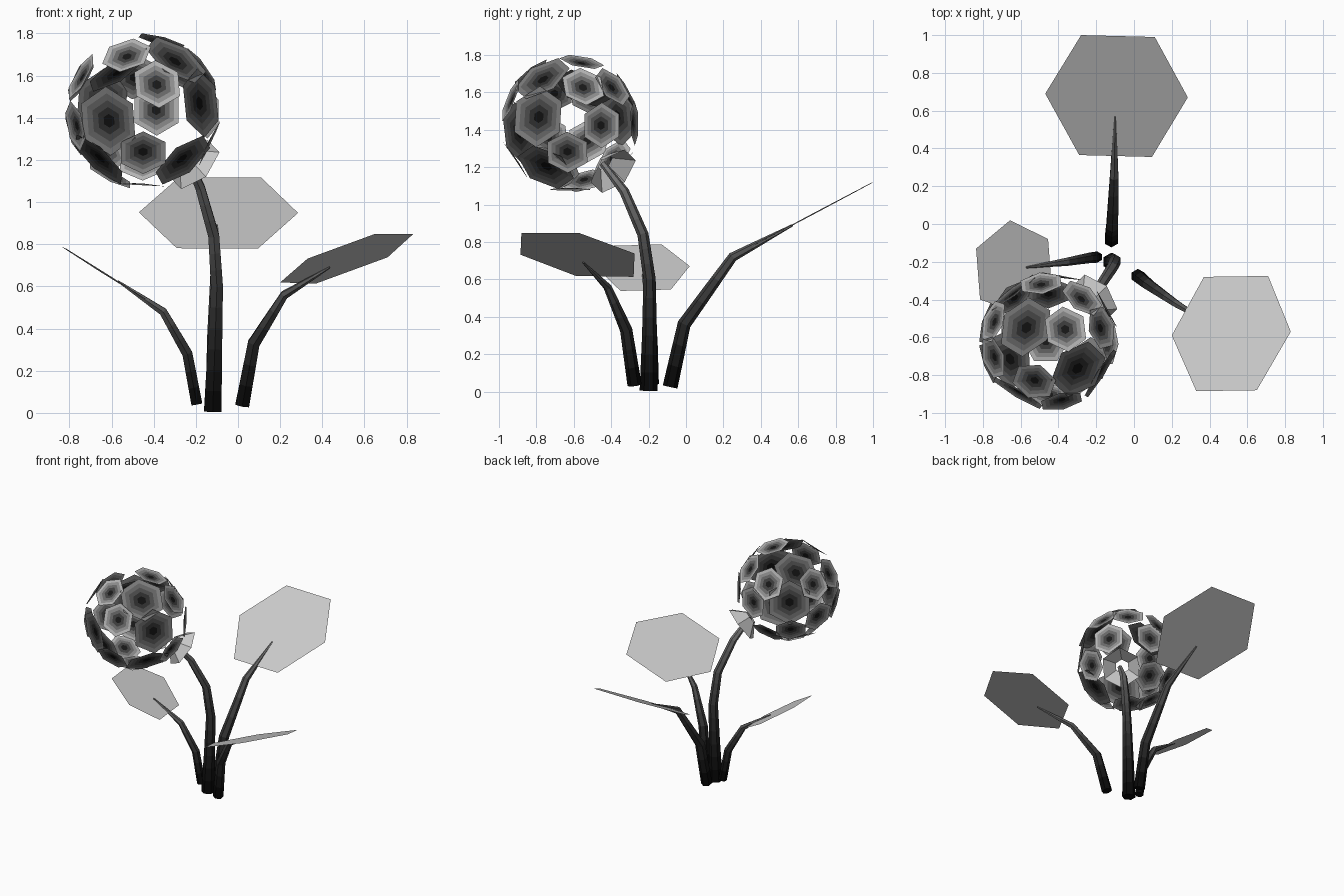
import bpy, bmesh
from math import cos, sin, pi
from mathutils import Vector

if "Cube" in bpy.data.objects:
    bpy.data.objects.remove(bpy.data.objects["Cube"])

UP = Vector((0, 0, 1))


def shade(f):
    """Shared grey material, f = visible brightness relative to plain grey."""
    name = "grey_%02d" % round(f * 100)
    mat = bpy.data.materials.get(name)
    if not mat:
        mat = bpy.data.materials.new(name)
        v = 0.8 * f ** 2.2
        mat.diffuse_color = (v, v, v, 1)
        mat.use_nodes = True
        mat.node_tree.nodes["Principled BSDF"].inputs["Base Color"].default_value = mat.diffuse_color
    return mat


def make(name, bm, shades=()):
    me = bpy.data.meshes.new(name)
    bm.to_mesh(me)
    bm.free()
    for f in shades:
        me.materials.append(shade(f))
    ob = bpy.data.objects.new(name, me)
    bpy.context.collection.objects.link(ob)


def ring(bm, centre, q, r, n):
    return [bm.verts.new(centre + q @ Vector((r * cos(2 * pi * (i + .5) / n),
                                              r * sin(2 * pi * (i + .5) / n), 0)))
            for i in range(n)]


def bridge(bm, a, b, mat=0):
    n = len(a)
    for i in range(n):
        bm.faces.new((a[i], a[(i + 1) % n], b[(i + 1) % n], b[i])).material_index = mat


def stem(name, path, radii, top, n=6, cuts=3):
    """Tapered faceted tube, dark at the base and lighter towards the tip."""
    pts = [Vector(p) for p in path]
    bm = bmesh.new()
    frames = []
    for i in range(len(pts)):
        t = pts[min(i + 1, len(pts) - 1)] - pts[max(i - 1, 0)]
        frames.append(UP.rotation_difference(t))
    rings = []
    for i in range(len(pts) - 1):
        for k in range(cuts + (i == len(pts) - 2)):
            f = k / cuts
            rings.append(ring(bm, pts[i].lerp(pts[i + 1], f), frames[i].slerp(frames[i + 1], f),
                              radii[i] + (radii[i + 1] - radii[i]) * f, n))
    for i in range(len(rings) - 1):
        bridge(bm, rings[i], rings[i + 1], i)
    bm.faces.new(rings[0][::-1])
    bm.faces.new(rings[-1]).material_index = len(rings) - 2
    m = len(rings) - 1
    make(name, bm, [.05 + (top - .05) * (i + .5) / m for i in range(m)])


def leaf(name, corners, centre, sx, sy):
    """Flat hexagon on a sloping plane."""
    bm = bmesh.new()
    cx, cy, cz = centre
    bm.faces.new([bm.verts.new((x, y, cz + sx * (x - cx) + sy * (y - cy)))
                  for x, y in corners])
    bmesh.ops.recalc_face_normals(bm, faces=bm.faces)
    bm.faces.ensure_lookup_table()
    if bm.faces[0].normal.z < 0:
        bm.faces[0].normal_flip()
    make(name, bm)


# Flower stem and leaf stems
stem("flower_stem", [(-.12, -.2, 0.005), (-.11, -.195, .3), (-.1, -.195, .6),
                     (-.115, -.23, .84), (-.18, -.33, 1.07), (-.245, -.445, 1.22)],
     [.048, .04, .033, .03, .026, .018], .55)
stem("back_leaf_stem", [(-.12, -.085, .025), (-.115, -.01, .36), (-.105, .25, .72), (-.1, .57, .89)],
     [.04, .036, .026, .006], .5)
stem("right_leaf_stem", [(.02, -.275, .035), (.075, -.32, .33), (.22, -.42, .56), (.435, -.55, .69)],
     [.038, .033, .022, .005], .5)
stem("left_leaf_stem", [(-.195, -.175, .04), (-.24, -.18, .28), (-.355, -.2, .48), (-.57, -.23, .625)],
     [.03, .028, .022, .005], .5)

# Hexagonal leaves
leaf("back_leaf", [(-.28, 1), (.11, .99), (.285, .67), (.095, .355), (-.29, .365), (-.47, .69)],
     (-.09, .68, .95), .01, .53)
leaf("right_leaf", [(.37, -.28), (.71, -.275), (.83, -.57), (.65, -.88), (.33, -.885), (.2, -.59)],
     (.52, -.58, .735), .37, -.22)
leaf("left_leaf", [(-.656, .02), (-.455, -.08), (-.434, -.35), (-.614, -.47), (-.815, -.4), (-.836, -.13)],
     (-.64, -.2, .665), -.63, -.02)

# Ball-shaped bloom: hexagonal petals around a centre, dark in the middle
CENTRE = Vector((-.45, -.62, 1.43))
SMALL = [(.19, -.91, .37), (-.22, -.6, .75), (0, -.83, -.56), (.79, .2, .57), (.87, .48, -.02),
         (.9, -.04, -.43), (.25, .18, .95), (-.12, .87, .47), (.5, .65, .57), (-.85, .3, .45),
         (-.92, -.34, -.2), (.18, .97, .02), (-.01, .73, -.68), (-.05, 0, -1), (-.93, .27, -.26),
         (-.53, .66, -.52), (-.85, -.25, .48), (-.45, .22, -.87)]
LARGE = [(-.51, -.85, -.14), (.83, -.52, .12), (.47, -.45, .74),
         (-.58, .77, .13), (-.65, -.3, -.7), (.58, -.4, -.71)]
INNER = [(-.5, .3, .78)]


def petals(name, dirs, dist, r, depth, rim_shade, bands=5):
    bm = bmesh.new()
    for d in dirs:
        d = Vector(d).normalized()
        q = d.to_track_quat('Z', 'Y')
        rings = [ring(bm, CENTRE + d * (dist - depth * (1 - k / bands)), q, r * k / bands, 6)
                 for k in range(1, bands + 1)]
        bm.faces.new(rings[0])
        for k in range(bands - 1):
            bridge(bm, rings[k], rings[k + 1], k + 1)
    bmesh.ops.recalc_face_normals(bm, faces=bm.faces)
    make(name, bm, [.06 + (rim_shade - .06) * (k + .4) / bands for k in range(bands)])


petals("small_petals", SMALL, .35, .122, .01, .88)
petals("large_petals", LARGE, .325, .165, .01, .6)
petals("inner_petal", INNER, .24, .165, .01, .55)

# Flared calyx where the stem meets the bloom
bm = bmesh.new()
axis = Vector((.58, .55, -.6)).normalized()
q = axis.to_track_quat('Z', 'Y')
bridge(bm, ring(bm, CENTRE + axis * .42, q, .145, 6), ring(bm, CENTRE + axis * .335, q, .05, 6))
make("calyx", bm, [.85])
